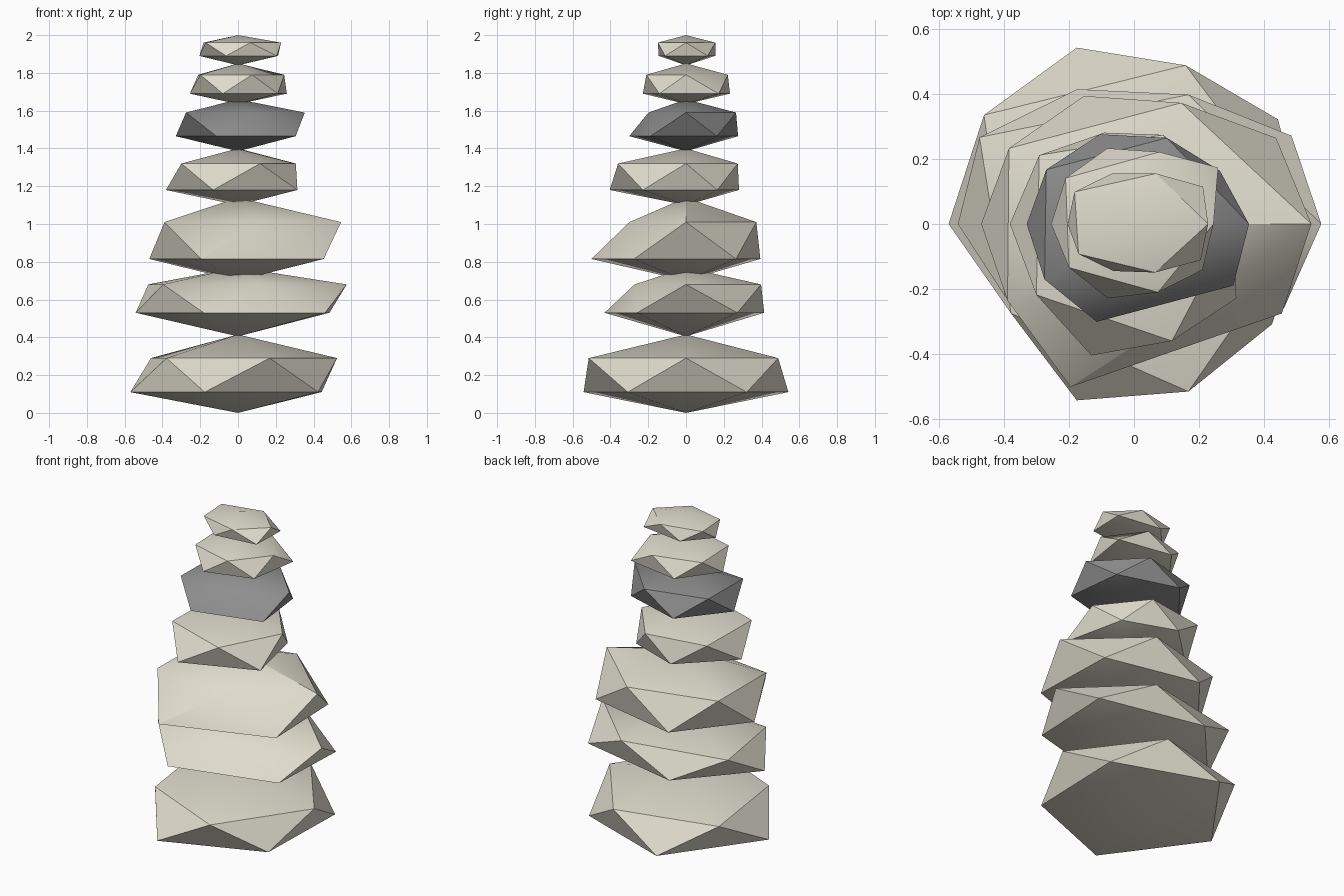
import bpy, bmesh
from math import cos, sin, radians

if "Cube" in bpy.data.objects:
    bpy.data.objects.remove(bpy.data.objects["Cube"])


def material(name, rgb):
    m = bpy.data.materials.new(name)
    m.diffuse_color = (*rgb, 1)
    m.use_nodes = True
    m.node_tree.nodes["Principled BSDF"].inputs["Base Color"].default_value = m.diffuse_color
    return m


PALE = material("pale_stone", (0.74, 0.71, 0.61))
DARK = material("dark_stone", (0.27, 0.27, 0.27))


def stone(name, rx, ry, heights, low, high, mat=PALE):
    """Worn 20-sided stone: two tips and two five-point rings, each point
    pushed in or out by a wear factor."""
    z0, z1, z2, z3 = heights
    bm = bmesh.new()

    def ring(start, z, wear):
        angles = [radians(start + 72 * i) for i in range(5)]
        return [bm.verts.new((rx * f * cos(a), ry * f * sin(a), z))
                for a, f in zip(angles, wear)]

    bottom, top = bm.verts.new((0, 0, z0)), bm.verts.new((0, 0, z3))
    lo, hi = ring(180, z1, low), ring(216, z2, high)
    for i in range(5):
        j = (i + 1) % 5
        bm.faces.new((bottom, lo[j], lo[i]))
        bm.faces.new((lo[i], lo[j], hi[i]))
        bm.faces.new((lo[j], hi[j], hi[i]))
        bm.faces.new((hi[i], hi[j], top))
    bmesh.ops.recalc_face_normals(bm, faces=bm.faces)
    me = bpy.data.meshes.new(name)
    bm.to_mesh(me)
    bm.free()
    me.materials.append(mat)
    ob = bpy.data.objects.new(name, me)
    bpy.context.collection.objects.link(ob)
    # Soft facets with crisp edges
    bpy.ops.object.select_all(action='DESELECT')
    ob.select_set(True)
    bpy.context.view_layer.objects.active = ob
    bpy.ops.object.shade_smooth_by_angle(angle=radians(30))


# Three wide base stones
stone("base_stone", .57, .57, (0, .11, .29, .415),
      (1.0, 1.0, .92, .96, 1.0), (.82, .95, .92, .90, 1.0))
stone("second_stone", .57, .44, (.405, .53, .68, .77),
      (.95, 1.03, 1.0, 1.05, .99), (.86, .65, 1.01, .95, 1.03))
stone("third_stone", .54, .45, (.70, .815, 1.01, 1.14),
      (.87, 1.17, 1.04, 1.0, .92), (.89, .70, 1.01, .87, .88))

# Middle stones, one of them dark
stone("fourth_stone", .36, .36, (1.10, 1.18, 1.32, 1.40),
      (1.06, 1.18, 1.08, .78, .82), (1.03, 1.05, .85, .80, 1.0))
stone("dark_stone", .34, .29, (1.385, 1.465, 1.59, 1.66),
      (.97, 1.09, 1.11, .96, 1.0), (1.0, .72, 1.04, .96, .98), DARK)

# Small cap stones
stone("sixth_stone", .26, .24, (1.635, 1.69, 1.79, 1.85),
      (.98, 1.0, 1.0, 1.23, 1.02), (.95, .92, .94, .97, 1.0))
stone("top_stone", .215, .16, (1.84, 1.89, 1.96, 2.0),
      (.95, .95, 1.18, 1.22, 1.02), (.98, .98, 1.06, 1.02, 1.05))
